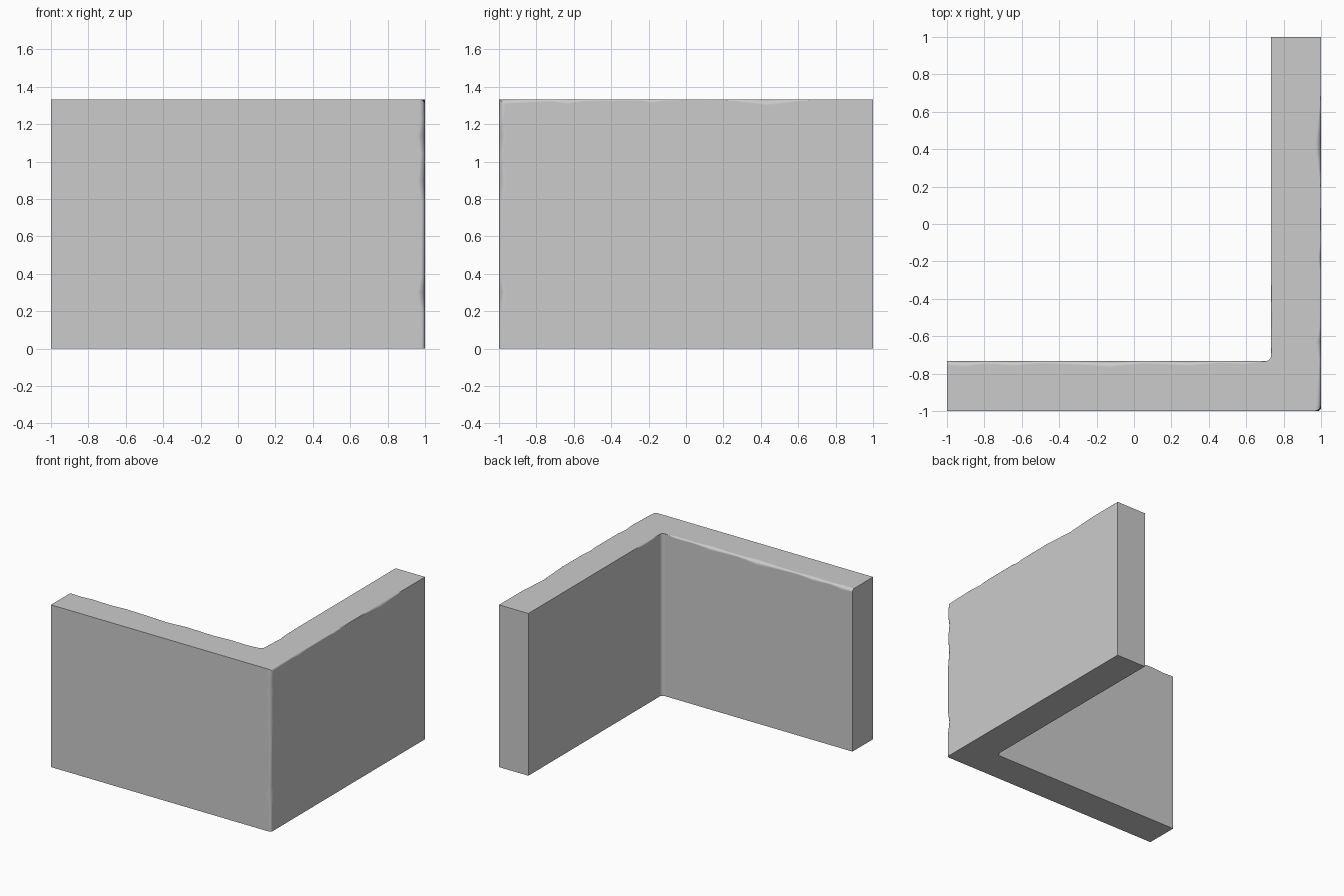
import bpy, bmesh, math
from mathutils import Vector

if "Cube" in bpy.data.objects:
    bpy.data.objects.remove(bpy.data.objects["Cube"])

H = 1.333      # wall height
T = 0.733      # inner face position
R = 0.03       # inner corner fillet


def make_object(name, bm):
    bmesh.ops.recalc_face_normals(bm, faces=bm.faces)
    mesh = bpy.data.meshes.new(name)
    bm.to_mesh(mesh)
    bm.free()
    obj = bpy.data.objects.new(name, mesh)
    bpy.context.collection.objects.link(obj)
    return obj


# L-shaped corner wall
fillet = [(T - R + R * math.sin(a), -T + R - R * math.cos(a))
          for a in [math.radians(90 - 15 * i) for i in range(7)]]
outline = [(-1, -1), (1, -1), (1, 1), (T, 1)] + fillet + [(-1, -T)]
bm = bmesh.new()
base = bm.faces.new([bm.verts.new((x, y, 0)) for x, y in outline])
ext = bmesh.ops.extrude_face_region(bm, geom=[base])
bmesh.ops.translate(bm, vec=(0, 0, H),
                    verts=[v for v in ext["geom"] if isinstance(v, bmesh.types.BMVert)])
wall = make_object("corner_wall", bm)


def wear_edge(name, start, along, u, v, stations):
    """Cut an edge with a round-over whose radius varies along its length."""
    start, along, u, v = map(Vector, (start, along, u, v))
    e = 0.05
    bm = bmesh.new()
    rings = []
    for t, d in stations:
        c = start + along * t
        mid = c + d * (u + v)
        pts = [mid - d * (math.cos(a) * u + math.sin(a) * v)
               for a in [math.radians(22.5 * i) for i in range(5)]]
        pts += [c + d * u - e * v, c - e * (u + v), c + d * v - e * u]
        rings.append([bm.verts.new(p) for p in pts])
    n = len(rings[0])
    for a, b in zip(rings, rings[1:]):
        for i in range(n):
            j = (i + 1) % n
            bm.faces.new((a[i], a[j], b[j], b[i]))
    bm.faces.new(rings[0])
    bm.faces.new(rings[-1])
    bmesh.ops.triangulate(bm, faces=bm.faces)
    cutter = make_object(name, bm)
    cutter.hide_render = True
    cutter.hide_viewport = True
    mod = wall.modifiers.new(name, "BOOLEAN")
    mod.operation = "DIFFERENCE"
    mod.solver = "EXACT"
    mod.object = cutter


# Outer vertical corner
wear_edge("vertical_wear", (1, -1, 0), (0, 0, 1), (-1, 0, 0), (0, 1, 0),
          [(-.02, .018), (.2, .02), (.3, .045), (.38, .022), (.78, .022), (.9, .042),
           (1.04, .024), (1.14, .045), (1.22, .025), (1.37, .04)])
# Top outer edge of the right wall
wear_edge("right_top_wear", (1, 0, H), (0, 1, 0), (-1, 0, 0), (0, 0, -1),
          [(-1.03, .035), (-.9, .02), (-.72, .012), (-.63, .025), (-.54, .009),
           (-.25, .007), (-.18, .018), (-.1, .006), (.18, .002), (.43, .032),
           (.7, .002), (1.03, .001)])
# Top front edge, worn only towards the corner
wear_edge("front_top_wear", (0, -1, H), (1, 0, 0), (0, 1, 0), (0, 0, -1),
          [(.58, .001), (.75, .009), (.88, .016), (1.03, .035)])
# Top inner edges
wear_edge("front_inner_wear", (0, -T, H), (1, 0, 0), (0, -1, 0), (0, 0, -1),
          [(-1.03, .02), (-.9, .03), (-.8, .015), (-.64, .026), (-.5, .012),
           (-.3, .02), (-.12, .034), (.05, .013), (.3, .026), (.45, .011),
           (.6, .016), (.7, .003)])
wear_edge("right_inner_wear", (T, 0, H), (0, 1, 0), (1, 0, 0), (0, 0, -1),
          [(-.69, .003), (-.6, .01), (-.5, .018), (-.43, .006), (-.3, .001)])

# Smooth shading on the rounded wear, flat on the main faces
bpy.context.view_layer.objects.active = wall
wall.select_set(True)
for mod in list(wall.modifiers):
    bpy.ops.object.modifier_apply(modifier=mod.name)
bpy.ops.object.shade_smooth_by_angle(angle=math.radians(35))
wall.modifiers.new("weighted_normals", "WEIGHTED_NORMAL").keep_sharp = True
